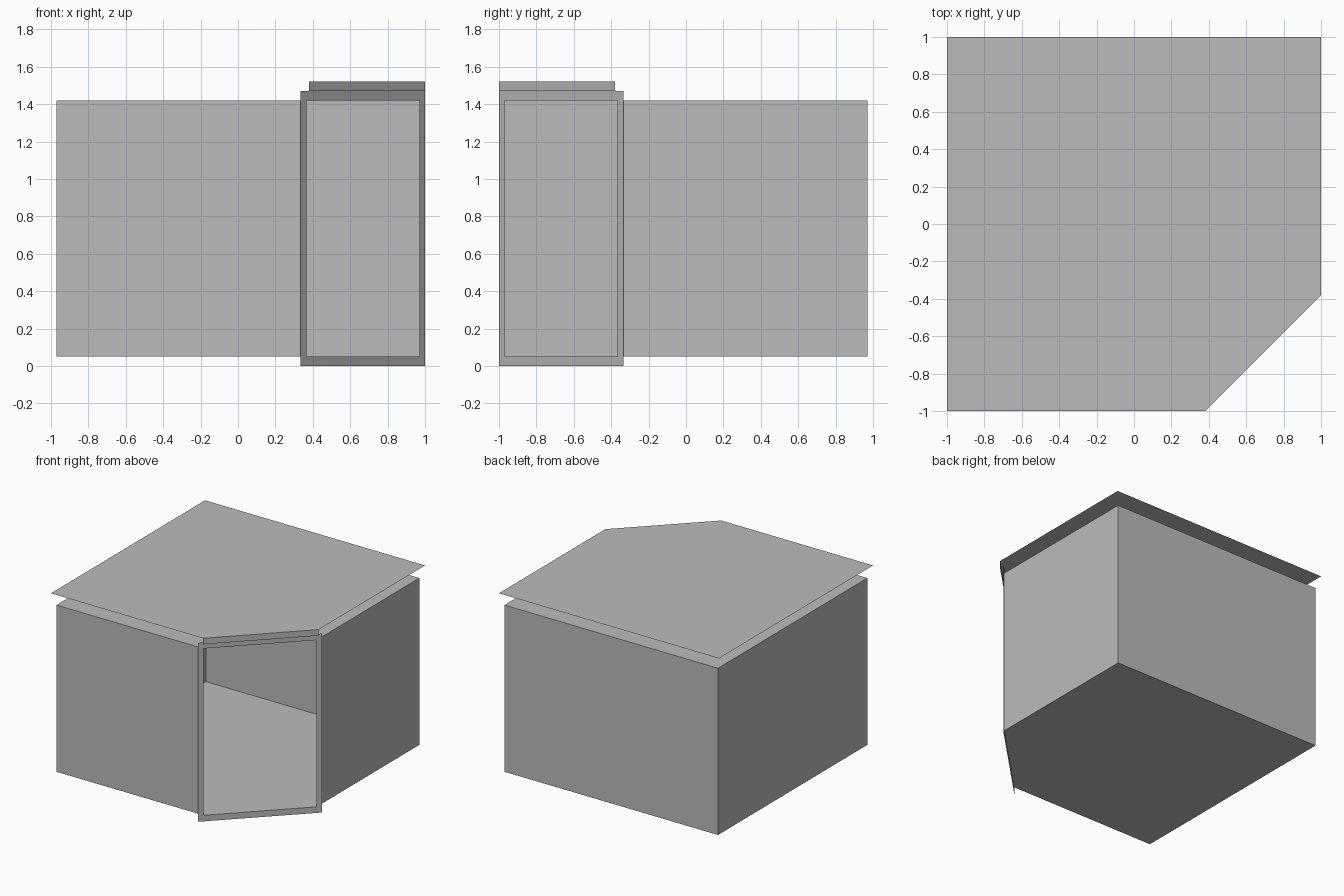
import bpy

if "Cube" in bpy.data.objects:
    bpy.data.objects.remove(bpy.data.objects["Cube"], do_unlink=True)

grey = bpy.data.materials.new("plain_grey")
grey.use_nodes = True
grey.diffuse_color = (0.5, 0.5, 0.5, 1)
grey.node_tree.nodes["Principled BSDF"].inputs["Base Color"].default_value = (0.5, 0.5, 0.5, 1)


def add_sheet(name, verts, faces):
    mesh = bpy.data.meshes.new(name)
    mesh.from_pydata(verts, [], faces)
    mesh.materials.append(grey)
    obj = bpy.data.objects.new(name, mesh)
    bpy.context.collection.objects.link(obj)
    return obj


def cut_square(half, cut):
    """Square plan with the front left corner cut off; the cut is the side from point 1 to 2."""
    return [(-half, -half), (cut, -half), (half, -cut), (half, half), (-half, half)]


def at_height(plan, z):
    return [(x, y, z) for x, y in plan]


# Room: floor, ceiling and four thin walls, open at the cut corner
FLOOR, CEILING = 0.05, 1.42
plan = cut_square(0.97, 0.365)
n = len(plan)
walls = [(i, (i + 1) % n, (i + 1) % n + n, i + n) for i in range(n) if i != 1]
add_sheet("room_shell", at_height(plan, FLOOR) + at_height(plan, CEILING),
          walls + [tuple(reversed(range(n))), tuple(range(n, 2 * n))])


# Flat door frame around the opening
def door_loop(margin):
    a, b = 0.365 - margin, 0.97 + margin
    low, high = FLOOR - margin * 5 / 3, CEILING + margin * 5 / 3
    return [(a, -b, low), (b, -a, low), (b, -a, high), (a, -b, high)]


add_sheet("door_frame", door_loop(0.03) + door_loop(0),
          [(i, (i + 1) % 4, (i + 1) % 4 + 4, i + 4) for i in range(4)])

# Thin roof sheet floating above the ceiling, with a fascia over the door
roof = cut_square(1.0, 0.38)
add_sheet("roof", at_height(roof, 1.52), [tuple(range(n))])
add_sheet("door_fascia", at_height(roof[1:3], 1.47) + at_height(roof[2:0:-1], 1.52), [(0, 1, 2, 3)])
